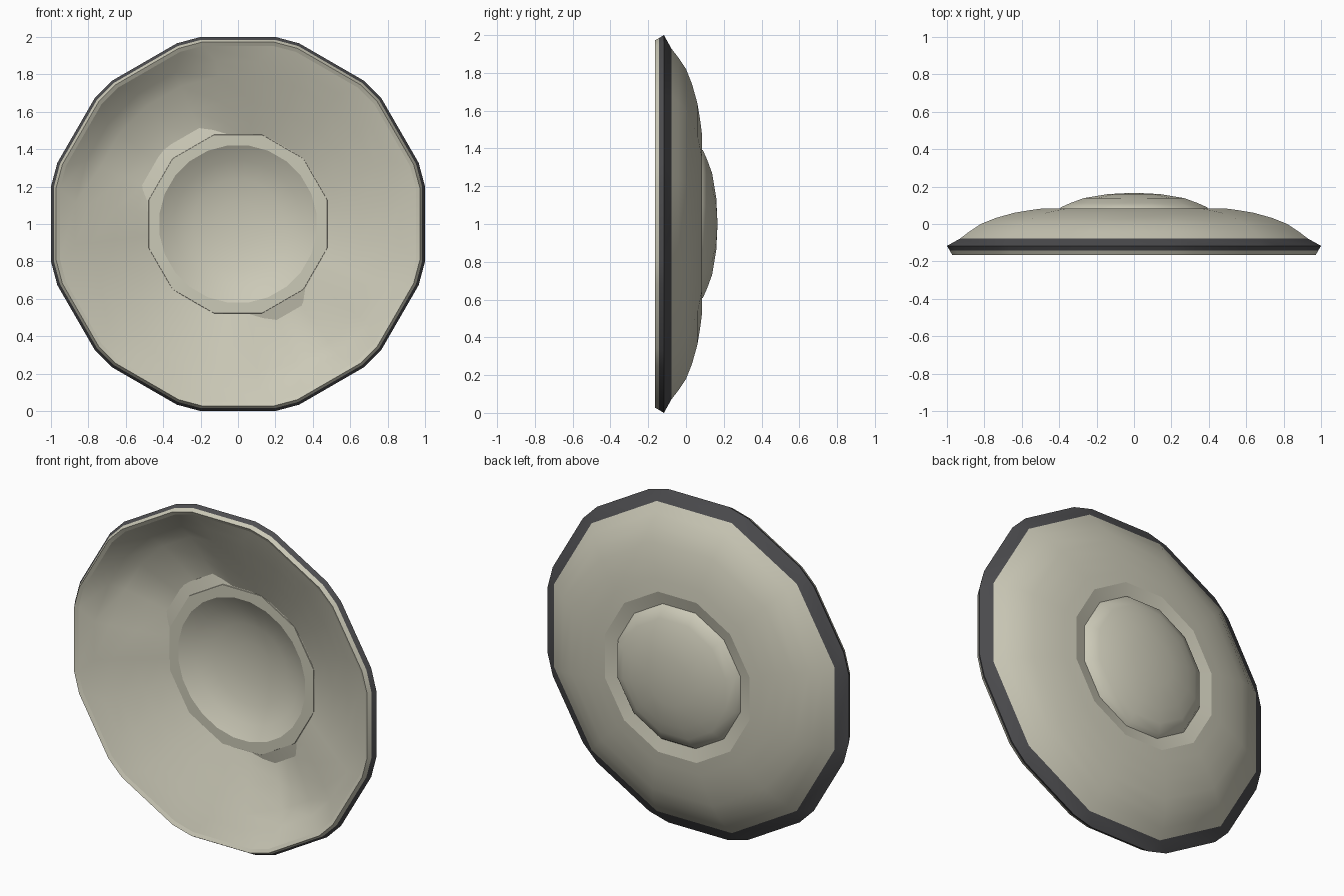
import bpy, bmesh, math

if "Cube" in bpy.data.objects:
    bpy.data.objects.remove(bpy.data.objects["Cube"])


def material(name, rgb):
    m = bpy.data.materials.new(name)
    m.diffuse_color = (*rgb, 1)
    m.use_nodes = True
    m.node_tree.nodes["Principled BSDF"].inputs["Base Color"].default_value = m.diffuse_color
    return m


CREAM = material("stone_cream", (0.6, 0.585, 0.475))
DARK = material("dark_grey", (0.075, 0.075, 0.08))

TWELVE = 15      # corners merge in pairs: plain 12-sided ring
CUT = 11.3       # 12 sides with clipped corners
ROUND = 7.5      # even 24-sided ring


def in_recess(deg):
    deg %= 360
    return 100 < deg < 170 or 280 < deg < 320


def lathe(name, profile, shape, dark_from=None, dark_to=None, angle=30):
    """Sweep (flat_radius, y, recess) points around the y axis, front to back."""
    bm = bmesh.new()
    rings = []
    for i, (a, y, *extra) in enumerate(profile):
        h = shape[i] if isinstance(shape, list) else shape
        r = a / math.cos(math.radians(h))
        deep = extra[0] if extra else 0
        ring = []
        for k in range(12):
            for s in (-h, h):
                deg = 30 * k + s
                t = math.radians(deg)
                yy = y + (deep if in_recess(deg) else 0)
                ring.append(bm.verts.new((r * math.cos(t), yy, 1 + r * math.sin(t))))
        rings.append(ring)
    for i, (p, q) in enumerate(zip(rings, rings[1:])):
        for j in range(24):
            n = (j + 1) % 24
            f = bm.faces.new((p[j], q[j], q[n], p[n]))
            if dark_from is not None and dark_from <= i < dark_to:
                f.material_index = 1
    bmesh.ops.remove_doubles(bm, verts=bm.verts, dist=0.0005)
    me = bpy.data.meshes.new(name)
    bm.to_mesh(me)
    bm.free()
    me.materials.append(CREAM)
    me.materials.append(DARK)
    ob = bpy.data.objects.new(name, me)
    bpy.context.collection.objects.link(ob)
    bpy.ops.object.select_all(action='DESELECT')
    ob.select_set(True)
    bpy.context.view_layer.objects.active = ob
    bpy.ops.object.shade_smooth_by_angle(angle=math.radians(angle))
    return ob


# Rim: cream front lip, dark outer band
lathe("rim",
      [(0.952, -0.154), (0.972, -0.165), (0.985, -0.142),
       (1.0, -0.117), (0.93, -0.078)],
      [CUT, CUT, CUT, CUT, TWELVE], dark_from=2, dark_to=4, angle=20)

# Hollow front of the dish, deeper in two sectors beside the grip
lathe("front_dish",
      [(0.46, 0.05, 0.015), (0.54, 0.018, 0.042), (0.65, -0.028, 0.058),
       (0.79, -0.087, 0.07), (0.87, -0.12, 0.055), (0.952, -0.154)],
      [ROUND, ROUND, ROUND, ROUND, ROUND, CUT], angle=60)

# Domed back, ending in a sloped groove around the boss
lathe("back_dome",
      [(0.93, -0.078), (0.88, -0.04), (0.82, 0.0), (0.74, 0.032), (0.64, 0.06),
       (0.55, 0.075), (0.48, 0.084), (0.40, 0.064)], TWELVE, angle=20)

# Front ring with its flange, seen only in the deep sectors
lathe("front_ring",
      [(0.42, 0.035), (0.477, 0.035), (0.478, 0.04), (0.548, 0.056), (0.548, 0.066)],
      [ROUND, TWELVE, TWELVE, TWELVE, TWELVE], angle=10)

# Hollow bowl inside the ring
lathe("boss_bowl",
      [(0.0, 0.14), (0.12, 0.135), (0.24, 0.115), (0.34, 0.082), (0.42, 0.035)],
      ROUND, angle=40)

# Rounded boss on the back
lathe("back_boss",
      [(0.41, 0.06), (0.39, 0.09), (0.34, 0.112), (0.27, 0.138), (0.14, 0.16),
       (0.0, 0.167)], TWELVE, angle=40)
